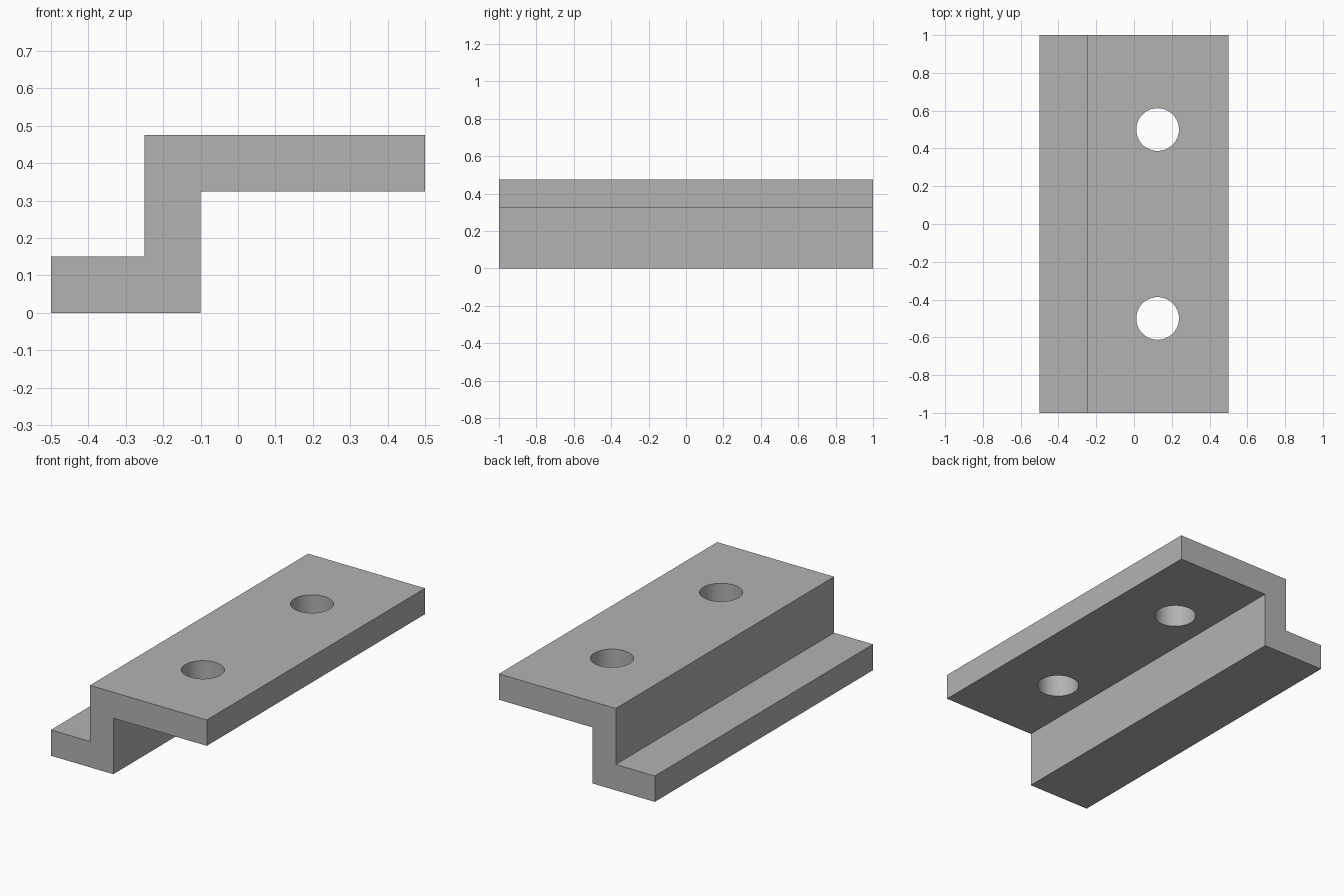
import bpy
import bmesh
import math

cube = bpy.data.objects.get("Cube")
if cube:
    bpy.data.objects.remove(cube, do_unlink=True)

LENGTH = 2.0
HOLE_RADIUS = 0.113
HOLE_X = 0.125

grey = bpy.data.materials.new("plain grey")
grey.use_nodes = True
colour = (0.45, 0.45, 0.45, 1)
grey.diffuse_color = colour
grey.node_tree.nodes["Principled BSDF"].inputs["Base Color"].default_value = colour


def add_object(name, bm):
    bmesh.ops.recalc_face_normals(bm, faces=bm.faces)
    mesh = bpy.data.meshes.new(name)
    bm.to_mesh(mesh)
    bm.free()
    mesh.materials.append(grey)
    obj = bpy.data.objects.new(name, mesh)
    bpy.context.collection.objects.link(obj)
    return obj


# Stepped bracket: Z-shaped profile extruded along y
profile = [(-0.5, 0), (-0.1, 0), (-0.1, 0.325), (0.5, 0.325),
           (0.5, 0.475), (-0.25, 0.475), (-0.25, 0.15), (-0.5, 0.15)]
bm = bmesh.new()
face = bm.faces.new([bm.verts.new((x, -LENGTH / 2, z)) for x, z in profile])
extruded = bmesh.ops.extrude_face_region(bm, geom=[face], use_keep_orig=True)
bmesh.ops.translate(bm, vec=(0, LENGTH, 0),
                    verts=[v for v in extruded["geom"] if isinstance(v, bmesh.types.BMVert)])
bracket = add_object("stepped_bracket", bm)

# Two bolt holes through the upper flange
cutters = []
for side, y in (("front", -0.5), ("back", 0.5)):
    bm = bmesh.new()
    bmesh.ops.create_cone(bm, cap_ends=True, segments=64, radius1=HOLE_RADIUS,
                          radius2=HOLE_RADIUS, depth=0.3)
    bmesh.ops.translate(bm, verts=bm.verts, vec=(HOLE_X, y, 0.4))
    cutter = add_object(side + "_hole_cutter", bm)
    cutter.hide_render = True
    cutters.append(cutter)
    cut = bracket.modifiers.new(side + " hole", 'BOOLEAN')
    cut.operation = 'DIFFERENCE'
    cut.solver = 'EXACT'
    cut.object = cutter

# Apply the cuts, then smooth only the hole walls
bpy.ops.object.select_all(action='DESELECT')
bracket.select_set(True)
bpy.context.view_layer.objects.active = bracket
for name in [m.name for m in bracket.modifiers]:
    bpy.ops.object.modifier_apply(modifier=name)
for cutter in cutters:
    bpy.data.objects.remove(cutter, do_unlink=True)
bpy.ops.object.shade_smooth_by_angle(angle=math.radians(30))
